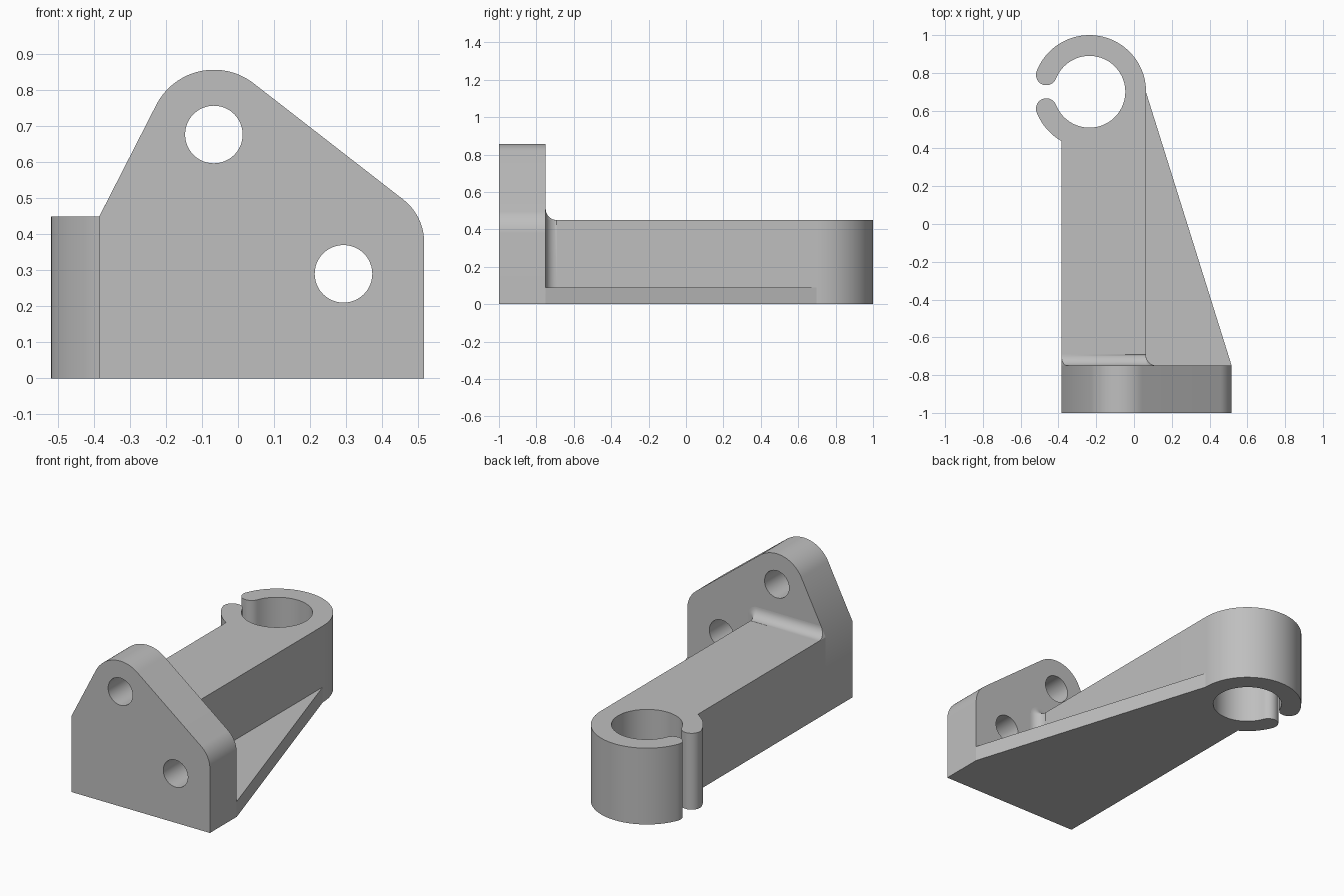
import bpy, bmesh, math
from mathutils import Matrix

cube = bpy.data.objects.get("Cube")
if cube:
    bpy.data.objects.remove(cube)

grey = bpy.data.materials.new("plain grey")
grey.use_nodes = True
grey.diffuse_color = (0.52, 0.52, 0.52, 1)
grey.node_tree.nodes["Principled BSDF"].inputs["Base Color"].default_value = grey.diffuse_color

LEFT, RIGHT, EDGE = -0.385, 0.063, 0.517   # arm sides and plate's far side
FRONT, BACK, TOP = -1.0, -0.75, 0.45       # plate thickness and arm height


def arc(cx, cy, r, a0, a1, n):
    """Points on an arc, angles in degrees."""
    angles = [math.radians(a0 + (a1 - a0) * i / n) for i in range(n + 1)]
    return [(cx + r * math.cos(a), cy + r * math.sin(a)) for a in angles]


def finish(name, bm):
    bmesh.ops.remove_doubles(bm, verts=bm.verts, dist=1e-5)
    bmesh.ops.recalc_face_normals(bm, faces=bm.faces)
    mesh = bpy.data.meshes.new(name)
    bm.to_mesh(mesh)
    bm.free()
    mesh.materials.append(grey)
    ob = bpy.data.objects.new(name, mesh)
    bpy.context.collection.objects.link(ob)
    bpy.ops.object.select_all(action='DESELECT')
    ob.select_set(True)
    bpy.context.view_layer.objects.active = ob
    bpy.ops.object.shade_smooth_by_angle(angle=math.radians(30))
    return ob


def extrusion(name, loops, depth, matrix=Matrix()):
    """Fill an outline with optional holes and extrude it along z."""
    bm = bmesh.new()
    for loop in loops:
        vs = [bm.verts.new((x, y, 0)) for x, y in loop]
        for a, b in zip(vs, vs[1:] + vs[:1]):
            bm.edges.new((a, b))
    bmesh.ops.triangle_fill(bm, edges=bm.edges[:], use_beauty=True)
    ext = bmesh.ops.extrude_face_region(bm, geom=bm.faces[:], use_keep_orig=True)
    moved = [g for g in ext["geom"] if isinstance(g, bmesh.types.BMVert)]
    bmesh.ops.translate(bm, verts=moved, vec=(0, 0, depth))
    bm.transform(matrix)
    return finish(name, bm)


# Mounting plate with two bolt holes, stood upright
slope = 52
outline = [(LEFT, 0), (EDGE, 0)]
outline += arc(EDGE - 0.15, 0.378, 0.15, 0, slope, 16)
outline += arc(-0.067, 0.677, 0.18, slope, 153, 28)
outline += [(LEFT, TOP)]
holes = [arc(x, z, 0.08, 0, 352.5, 47) for x, z in ((-0.067, 0.677), (0.293, 0.29))]
upright = Matrix.Translation((0, BACK, 0)) @ Matrix.Rotation(math.radians(90), 4, 'X')
extrusion("mounting_plate", [outline] + holes, BACK - FRONT, upright)

# Arm ending in an open ring with rounded tips
cx, cy, outer, inner, gap = -0.236, 0.70, 0.30, 0.19, 158.6
mid, tip = (outer + inner) / 2, (outer - inner) / 2


def ring_tip(angle, start):
    a = math.radians(angle)
    return arc(cx + mid * math.cos(a), cy + mid * math.sin(a), tip, start, start + 180, 14)[1:-1]


corner = 180 + math.degrees(math.acos((cx - LEFT) / outer))
profile = [(LEFT, BACK), (RIGHT, BACK)]
profile += arc(cx, cy, outer, 0, gap, 40)
profile += ring_tip(gap, gap)
profile += arc(cx, cy, inner, gap, -gap, 72)
profile += ring_tip(-gap, 180 - gap)
profile += arc(cx, cy, outer, 360 - gap, corner, 10)
extrusion("arm_with_clip_ring", [profile], TOP)

# Thin triangular web beside the arm
extrusion("side_web", [[(RIGHT, BACK), (EDGE, BACK), (RIGHT, cy)]], 0.09)

# Concave fillet where the arm meets the plate
radius, steps = 0.058, 10
bm = bmesh.new()
rows = []
for i in range(steps + 1):
    a = math.pi / 2 * i / steps
    d = radius * (1 - math.sin(a))
    y = BACK + radius * (1 - math.cos(a))
    section = [(LEFT, TOP), (LEFT + 0.51 * d, TOP + d)]
    section += arc(RIGHT, TOP, d, 90, 0, 8) + [(RIGHT + d, 0.05)]
    rows.append([bm.verts.new((x, y, z)) for x, z in section])
for r0, r1 in zip(rows, rows[1:]):
    for j in range(len(r0) - 1):
        bm.faces.new((r0[j], r0[j + 1], r1[j + 1], r1[j]))
finish("arm_fillet", bm)
